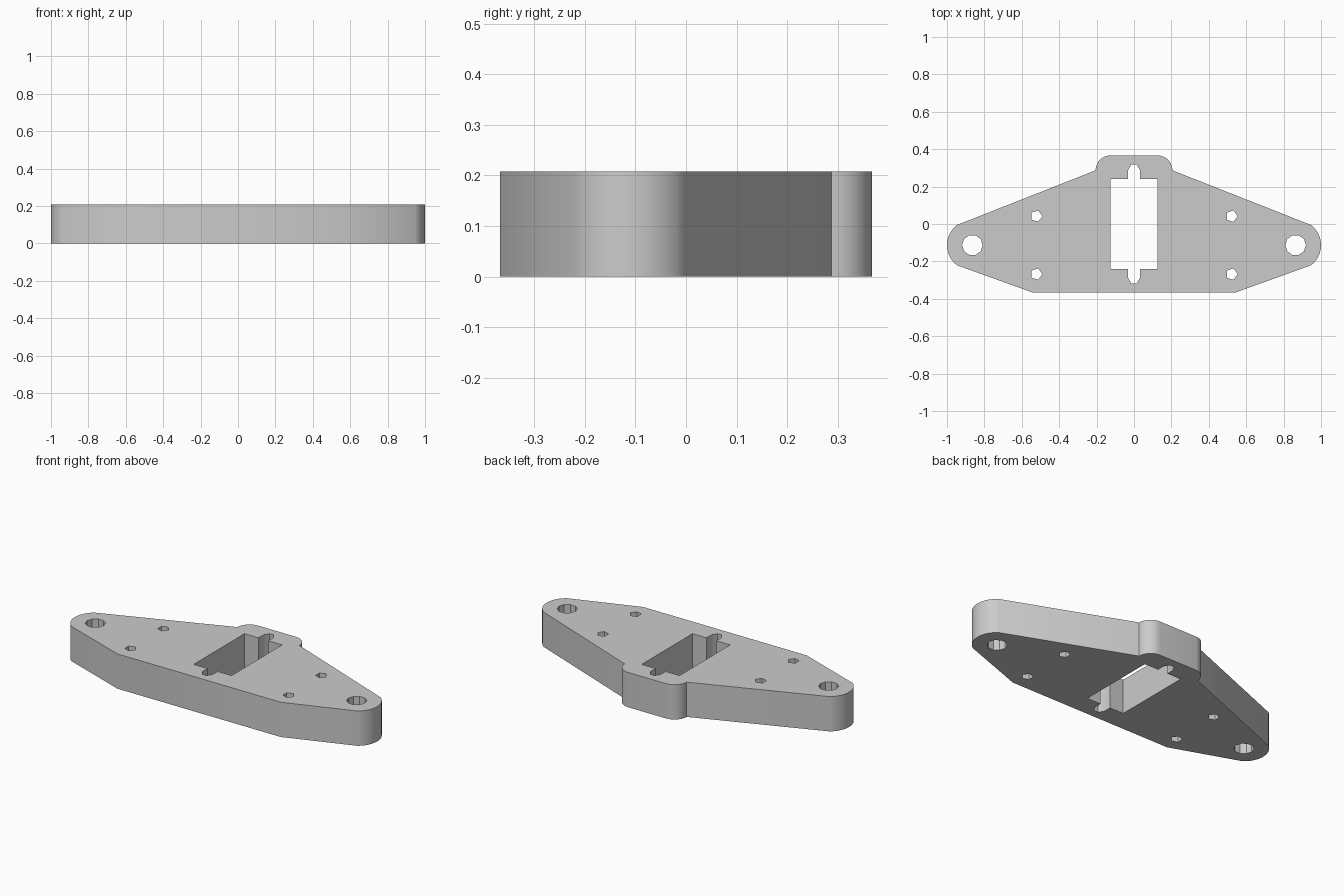
import bpy
import bmesh
from math import cos, sin, radians

THICKNESS = 0.208

cube = bpy.data.objects.get("Cube")
if cube:
    bpy.data.objects.remove(cube, do_unlink=True)


def arc(cx, cy, radius, start, end, steps):
    angles = [radians(start + (end - start) * i / steps) for i in range(steps + 1)]
    return [(cx + radius * cos(a), cy + radius * sin(a)) for a in angles]


def circle(cx, cy, radius, sides):
    return arc(cx, cy, radius, 0, 360, sides)[:-1]


def mirror_x(half):
    return half + [(-x, y) for x, y in reversed(half)]


# Outer outline: straight front edge, rounded ears, rounded tab at the back
outline = mirror_x(
    [(0.54, -0.367)]
    + arc(0.865, -0.113, 0.135, -53, 53, 12)
    + [(0.205, 0.287)]
    + arc(0.125, 0.287, 0.08, 6, 90, 8)
)

# Central rectangular opening with a rounded notch at each end
notch = [(0.125, 0.24), (0.033, 0.24), (0.033, 0.285), (0.015, 0.317)]
opening = mirror_x([(x, -y) for x, y in reversed(notch)] + notch)

# Mounting holes in the ears and screw holes in the body
loops = [outline, opening]
for side in (-1, 1):
    loops.append(circle(side * 0.864, -0.113, 0.055, 10))
    for y in (0.042, -0.268):
        loops.append(circle(side * 0.522, y, 0.032, 5))

# Fill the profile around its holes and extrude it into a plate
bm = bmesh.new()
for loop in loops:
    verts = [bm.verts.new((x, y, 0)) for x, y in loop]
    for i, v in enumerate(verts):
        bm.edges.new((verts[i - 1], v))
bmesh.ops.triangle_fill(bm, use_beauty=True, edges=bm.edges[:], normal=(0, 0, 1))
result = bmesh.ops.extrude_face_region(bm, geom=bm.faces[:], use_keep_orig=True)
top = [g for g in result["geom"] if isinstance(g, bmesh.types.BMVert)]
bmesh.ops.translate(bm, verts=top, vec=(0, 0, THICKNESS))
bmesh.ops.recalc_face_normals(bm, faces=bm.faces[:])

mesh = bpy.data.meshes.new("mounting_plate")
bm.to_mesh(mesh)
bm.free()
plate = bpy.data.objects.new("mounting_plate", mesh)
bpy.context.collection.objects.link(plate)

# Single grey material
grey = bpy.data.materials.new("light_grey")
grey.use_nodes = True
colour = (0.6, 0.6, 0.6, 1)
grey.diffuse_color = colour
grey.node_tree.nodes["Principled BSDF"].inputs["Base Color"].default_value = colour
mesh.materials.append(grey)

# Smooth the rounded sides, keep the rims sharp
bpy.ops.object.select_all(action="DESELECT")
plate.select_set(True)
bpy.context.view_layer.objects.active = plate
bpy.ops.object.shade_smooth_by_angle(angle=radians(30))
